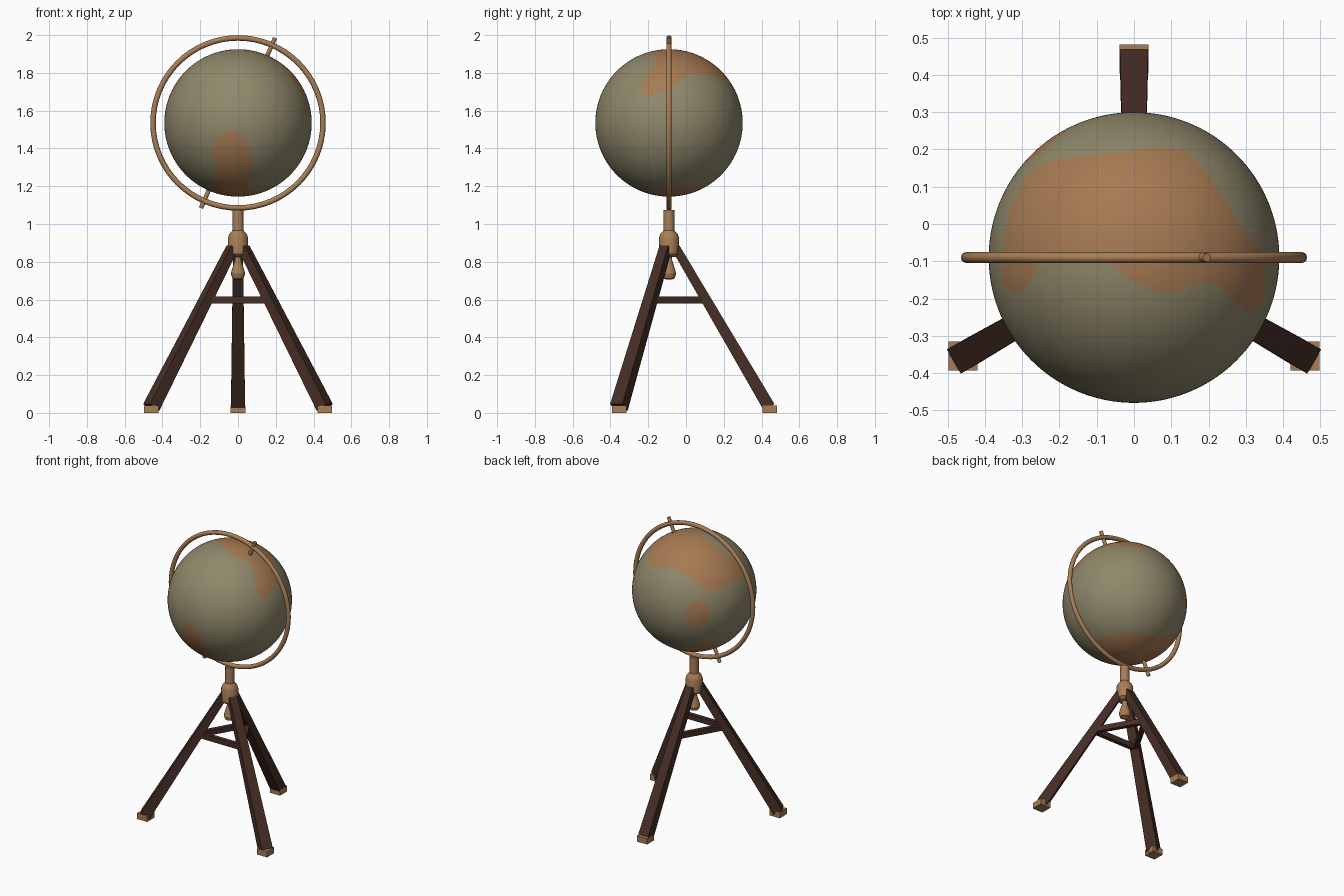
import bpy, bmesh, math
from mathutils import Vector, Matrix

if "Cube" in bpy.data.objects:
    bpy.data.objects.remove(bpy.data.objects["Cube"])

CY = -0.09                        # y of the vertical axis
C = Vector((0, CY, 1.535))        # globe centre
R = 0.39


def srgb(name, *rgb):
    m = bpy.data.materials.new(name)
    lin = [((c / 255 + 0.055) / 1.055) ** 2.4 for c in rgb]
    m.diffuse_color = (*lin, 1)
    m.use_nodes = True
    m.node_tree.nodes["Principled BSDF"].inputs["Base Color"].default_value = m.diffuse_color
    return m


SEA = srgb("sea_olive", 144, 136, 107)
LAND = srgb("land_orange", 166, 122, 82)
BRASS = srgb("brass", 168, 126, 86)
WOOD = srgb("dark_wood", 70, 46, 37)


def make(name, bm, *mats, smooth=None):
    bmesh.ops.recalc_face_normals(bm, faces=bm.faces)
    me = bpy.data.meshes.new(name)
    bm.to_mesh(me)
    bm.free()
    ob = bpy.data.objects.new(name, me)
    bpy.context.collection.objects.link(ob)
    for m in mats:
        me.materials.append(m)
    if smooth:
        bpy.ops.object.select_all(action='DESELECT')
        bpy.context.view_layer.objects.active = ob
        ob.select_set(True)
        bpy.ops.object.shade_smooth_by_angle(angle=math.radians(smooth))
    return ob


def beam(name, a, b, wa, da, wb, db, mat):
    """Tapered square beam; w is the horizontal width, d the depth."""
    a, b = Vector(a), Vector(b)
    d = (b - a).normalized()
    side = d.cross(Vector((0, 0, 1))).normalized()
    nrm = side.cross(d)
    bm = bmesh.new()
    rings = []
    for p, w, h in ((a, wa, da), (b, wb, db)):
        rings.append([bm.verts.new(p + side * w / 2 * i + nrm * h / 2 * j)
                      for i, j in ((-1, -1), (1, -1), (1, 1), (-1, 1))])
    for k in range(4):
        n = (k + 1) % 4
        bm.faces.new((rings[0][k], rings[0][n], rings[1][n], rings[1][k]))
    for r in rings:
        bm.faces.new(r)
    return make(name, bm, mat)


def lathe(name, profile, sides, mat, smooth=30):
    """Turned part around the vertical axis from (radius, z) points."""
    bm = bmesh.new()
    rings = [[bm.verts.new((r * math.cos(2 * math.pi * k / sides),
                            CY + r * math.sin(2 * math.pi * k / sides), z))
              for k in range(sides)] for r, z in profile]
    for lo, hi in zip(rings, rings[1:]):
        for k in range(sides):
            n = (k + 1) % sides
            bm.faces.new((lo[k], lo[n], hi[n], hi[k]))
    bm.faces.new(rings[0])
    bm.faces.new(rings[-1])
    return make(name, bm, mat, smooth=smooth)


def rounded(poly, times=2):
    """Corner cutting for soft coastlines."""
    for _ in range(times):
        out = []
        for (x0, y0), (x1, y1) in zip(poly, poly[1:] + poly[:1]):
            out += [(x0 * .75 + x1 * .25, y0 * .75 + y1 * .25),
                    (x0 * .25 + x1 * .75, y0 * .25 + y1 * .75)]
        poly = out
    return poly


def inside(x, y, poly):
    hit = False
    for (x0, y0), (x1, y1) in zip(poly, poly[1:] + poly[:1]):
        if (y0 > y) != (y1 > y) and x < (x1 - x0) * (y - y0) / (y1 - y0) + x0:
            hit = not hit
    return hit


# Coast outlines in plan, relative to the globe axis
north = rounded([(-.25, .26), (-.1, .275), (.1, .3), (.17, .265), (.25, .14), (.3, .07),
                 (.335, .03), (.352, -.03), (.345, -.12), (.31, -.15), (.26, -.11),
                 (.21, -.055), (.1, -.1), (.03, -.085), (-.05, -.03), (-.1, .012),
                 (-.25, .012), (-.275, -.06), (-.31, -.105), (-.35, -.08),
                 (-.355, -.01), (-.345, .09), (-.31, .19)])
south = rounded([(-.09, -.376), (-.03, -.389), (.02, -.384), (.06, -.361), (.085, -.315),
                 (.06, -.256), (.04, -.19), (.1, -.14), (.19, -.07), (.21, 0), (.17, .13),
                 (.083, .2), (-.05, .225), (-.2, .24), (-.27, .2), (-.28, .14),
                 (-.22, .05), (-.18, -.08), (-.13, -.16), (-.11, -.25), (-.13, -.31),
                 (-.135, -.35)])
island = Vector((-.24, .307, .01)).normalized() * R


def is_land(p):
    if inside(p.x, p.y, north if p.z > 0 else south):
        return True
    d = p - island
    along = d.z * .9 - d.x * .4    # slightly slanted island
    return d.length_squared - 0.35 * along * along < 0.075 ** 2


# Globe with painted land
bm = bmesh.new()
bmesh.ops.create_uvsphere(bm, u_segments=240, v_segments=120, radius=R)
for f in bm.faces:
    f.material_index = int(is_land(f.calc_center_median()))
bmesh.ops.translate(bm, verts=bm.verts, vec=C)
make("globe", bm, SEA, LAND, smooth=60)

# Meridian ring
bm = bmesh.new()
N, M = 64, 12
grid = [[bm.verts.new(C + Vector(((.45 + .0145 * math.cos(v)) * math.cos(u),
                                  .0145 * math.sin(v),
                                  (.45 + .0145 * math.cos(v)) * math.sin(u))))
         for v in (2 * math.pi * j / M for j in range(M))]
        for u in (2 * math.pi * i / N for i in range(N))]
for i in range(N):
    for j in range(M):
        a, b = grid[i], grid[(i + 1) % N]
        bm.faces.new((a[j], b[j], b[(j + 1) % M], a[(j + 1) % M]))
make("meridian_ring", bm, BRASS, smooth=60)

# Tilted axis pins
tilt = math.radians(23.5)
axis = Vector((math.sin(tilt), 0, math.cos(tilt)))
for name, s in (("upper_axis_pin", 1), ("lower_axis_pin", -1)):
    bm = bmesh.new()
    bmesh.ops.create_cone(bm, cap_ends=True, segments=10, radius1=.012,
                          radius2=.012, depth=.115)
    bm.transform(Matrix.Translation(C + axis * s * .434) @ Matrix.Rotation(tilt, 4, 'Y'))
    make(name, bm, BRASS, smooth=40)

# Turned post with hub, and the pendant below it
lathe("hub_post", [(.035, .825), (.053, .84), (.054, .925), (.047, .945), (.03, .965),
                   (.029, 1.073)], 12, BRASS)
lathe("pendant", [(.012, .705), (.03, .712), (.038, .738), (.032, .76), (.017, .808),
                  (.015, .84)], 16, BRASS)

# Tripod legs, feet and spreader bars
names = ("back", "left", "right")
spread = []
for k, name in enumerate(names):
    a = math.radians(90 + 120 * k)
    out = Vector((math.cos(a), math.sin(a), 0))
    top = Vector((0, CY, .875)) + out * .035
    foot = Vector((0, CY, .03)) + out * .53
    beam(name + "_leg", top, foot, .052, .046, .075, .066, WOOD)
    spread.append(top.lerp(foot, (.875 - .597) / .845))
    bm = bmesh.new()
    bmesh.ops.create_cube(bm, size=1)
    bm.transform(Matrix.Translation((foot.x, foot.y + (.001 if k else .003), .02))
                 @ Matrix.Diagonal((.078, .078, .04, 1)))
    make(name + "_foot", bm, BRASS)
for k in range(3):
    beam(f"{names[k]}_spreader", spread[k], spread[(k + 1) % 3],
         .028, .036, .028, .036, WOOD)
